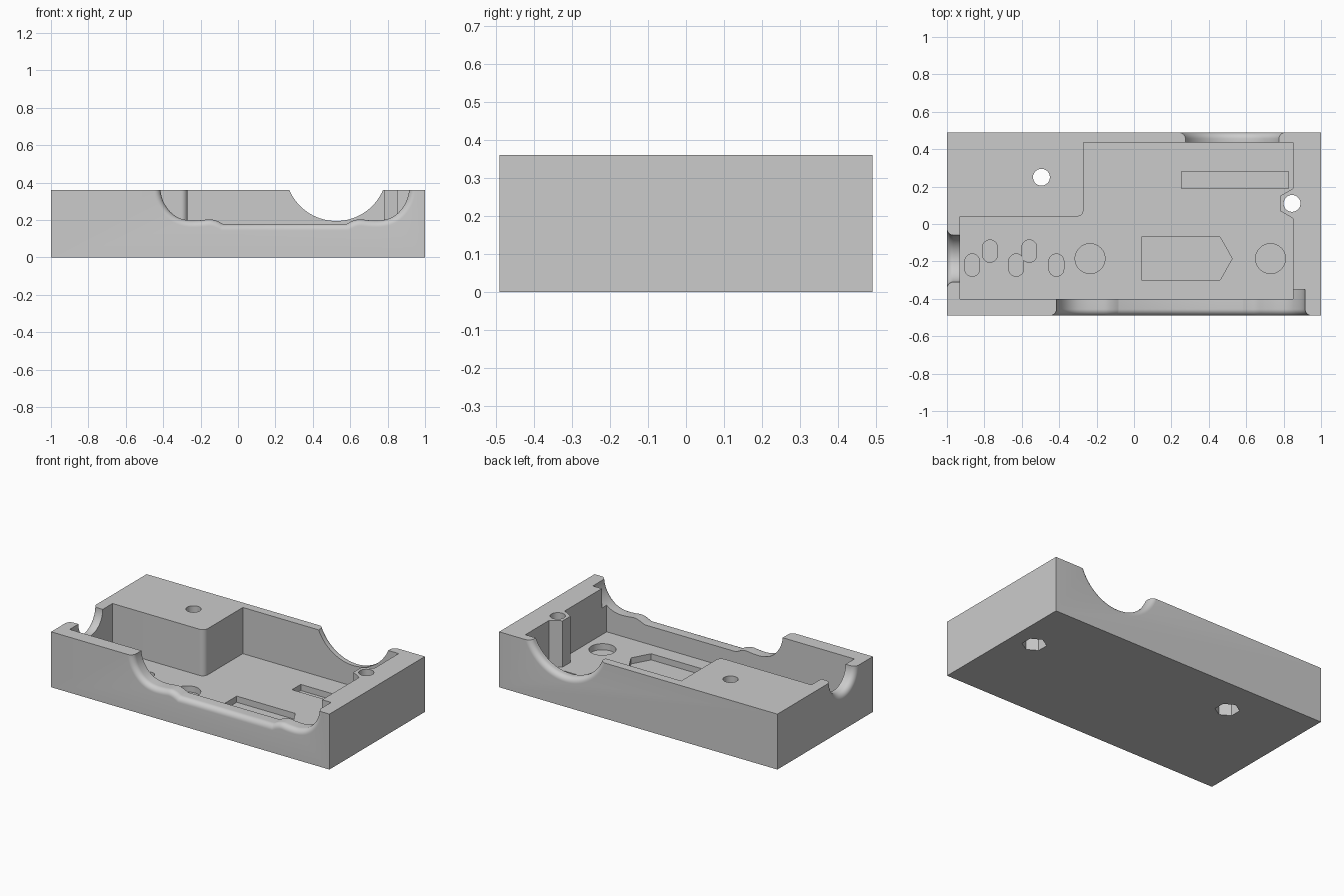
import bpy, bmesh, math
from mathutils import Vector

cube = bpy.data.objects.get("Cube")
if cube:
    bpy.data.objects.remove(cube, do_unlink=True)

HEIGHT, FLOOR, POCKET, LIP = 0.36, 0.06, 0.02, 0.035

grey = bpy.data.materials.new("plain grey")
grey.use_nodes = True
grey.diffuse_color = (0.6, 0.6, 0.6, 1)
grey.node_tree.nodes["Principled BSDF"].inputs["Base Color"].default_value = grey.diffuse_color


def loft(name, rings):
    """Closed solid through matching rings of points."""
    bm = bmesh.new()
    loops = [[bm.verts.new(p) for p in ring] for ring in rings]
    n = len(loops[0])
    for a, b in zip(loops, loops[1:]):
        for i in range(n):
            j = (i + 1) % n
            bm.faces.new((a[i], a[j], b[j], b[i]))
    bm.faces.new(loops[0])
    bm.faces.new(loops[-1])
    bmesh.ops.recalc_face_normals(bm, faces=bm.faces)
    mesh = bpy.data.meshes.new(name)
    bm.to_mesh(mesh)
    bm.free()
    mesh.materials.append(grey)
    obj = bpy.data.objects.new(name, mesh)
    bpy.context.collection.objects.link(obj)
    return obj


def prism(name, outline, z0, z1):
    return loft(name, [[(x, y, z) for x, y in outline] for z in (z0, z1)])


def arc(cx, cy, r, start, end, steps):
    angles = [math.radians(start + (end - start) * i / steps) for i in range(steps + 1)]
    return [(cx + r * math.cos(a), cy + r * math.sin(a)) for a in angles]


def circle(cx, cy, r, n=48, start=0):
    return arc(cx, cy, r, start, start + 360, n)[:-1]


def rect(x0, y0, x1, y1):
    return [(x0, y0), (x1, y0), (x1, y1), (x0, y1)]


def slot(cx, cy, r=0.04, half=0.02):
    return arc(cx, cy + half, r, 0, 180, 12) + arc(cx, cy - half, r, 180, 360, 12)


def grow(outline, d):
    """Offset a counter-clockwise outline outward."""
    pts = [Vector(p) for p in outline]
    out = []
    for i, p in enumerate(pts):
        a = (p - pts[i - 1]).normalized()
        b = (pts[(i + 1) % len(pts)] - p).normalized()
        na, nb = Vector((a.y, -a.x)), Vector((b.y, -b.x))
        out.append(p + (na + nb) * d / (1 + na.dot(nb)))
    return out


def smooth(points, steps=4):
    """Catmull-Rom curve through the points."""
    p = [Vector(q) for q in points]
    p = [p[0]] + p + [p[-1]]
    out = []
    for a, b, c, d in zip(p, p[1:], p[2:], p[3:]):
        for i in range(steps):
            t = i / steps
            out.append(0.5 * (2 * b + (c - a) * t + (2 * a - 5 * b + 4 * c - d) * t ** 2
                              + (3 * b - a - 3 * c + d) * t ** 3))
    return out + [p[-1]]


def notch(name, outline, inner, face, place):
    """Wall opening with a rounded outer lip; place maps (u, z, depth) to xyz."""
    s = 1 if face > inner else -1
    sections = [(inner, 0)]
    for i in range(9):
        a = math.pi / 2 * i / 8
        sections.append((face - s * LIP * (1 - math.sin(a)), LIP * (1 - math.cos(a))))
    sections.append((face + s * 0.1, LIP))
    return loft(name, [[place(u, z, depth) for u, z in grow(outline, d)]
                       for depth, d in sections])


body = prism("enclosure_half", rect(-1, -0.49, 1, 0.49), 0, HEIGHT)
cutters = []

# Main cavity, leaving the solid corner block and the half-hexagon screw post
post = circle(0.85, 0.11, 0.08, 6, -90)
cavity = [(-0.93, -0.40), (0.85, -0.40), post[0], post[5], post[4], post[3],
          (0.85, 0.435), (-0.27, 0.435)]
cavity += arc(-0.305, 0.075, 0.035, 0, -90, 8) + [(-0.93, 0.04)]
cutters.append(prism("cavity", cavity, FLOOR, 0.6))

# Shallow floor pockets
pockets = [
    [(0.04, -0.3), (0.46, -0.3), (0.525, -0.185), (0.46, -0.07), (0.04, -0.07)],
    rect(0.255, 0.19, 0.825, 0.28),
    circle(-0.235, -0.185, 0.08), circle(0.73, -0.185, 0.08),
]
pockets += [slot(x, -0.22) for x in (-0.865, -0.63, -0.415)]
pockets += [slot(x, -0.145) for x in (-0.77, -0.56)]
cutters += [prism("pocket", p, POCKET, 0.2) for p in pockets]

# Screw holes with hexagonal nut recesses underneath
for x, y in ((-0.495, 0.25), (0.845, 0.11)):
    cutters.append(prism("nut_recess", circle(x, y, 0.073, 6, 90), -0.1, 0.1))
    cutters.append(prism("screw_hole", circle(x, y, 0.045), -0.2, 0.6))

# Wide front opening, symmetric about its middle
half = smooth([(0.33, 0.179), (0.362, 0.195), (0.40, 0.204), (0.45, 0.199), (0.51, 0.198),
               (0.565, 0.211), (0.61, 0.242), (0.645, 0.29), (0.662, 0.34), (0.665, 0.38)])
half.append(Vector((0.665, 0.6)))
front = [(0.25 - u, z) for u, z in reversed(half)] + [(0.25 + u, z) for u, z in half]
cutters.append(notch("front_opening", front, -0.35, -0.49, lambda u, z, d: (u, d, z)))

# Round cable openings in the back and side walls
cutters.append(notch("back_opening", circle(0.525, 0.467, 0.272, 96), 0.40, 0.49,
                     lambda u, z, d: (u, d, z)))
cutters.append(notch("side_opening", circle(-0.185, HEIGHT + 0.001, 0.125, 64), -0.90, -1,
                     lambda u, z, d: (d, u, z)))

# Cut everything and bake the result
for c in cutters:
    c.hide_render = True
    mod = body.modifiers.new(c.name, "BOOLEAN")
    mod.operation = "DIFFERENCE"
    mod.solver = "EXACT"
    mod.object = c
graph = bpy.context.evaluated_depsgraph_get()
result = bpy.data.meshes.new_from_object(body.evaluated_get(graph))
body.modifiers.clear()
body.data = result
result.materials.clear()
result.materials.append(grey)
for face in result.polygons:
    face.material_index = 0
for c in cutters:
    bpy.data.objects.remove(c, do_unlink=True)

bpy.ops.object.select_all(action="DESELECT")
body.select_set(True)
bpy.context.view_layer.objects.active = body
bpy.ops.object.shade_smooth_by_angle(angle=math.radians(30))
